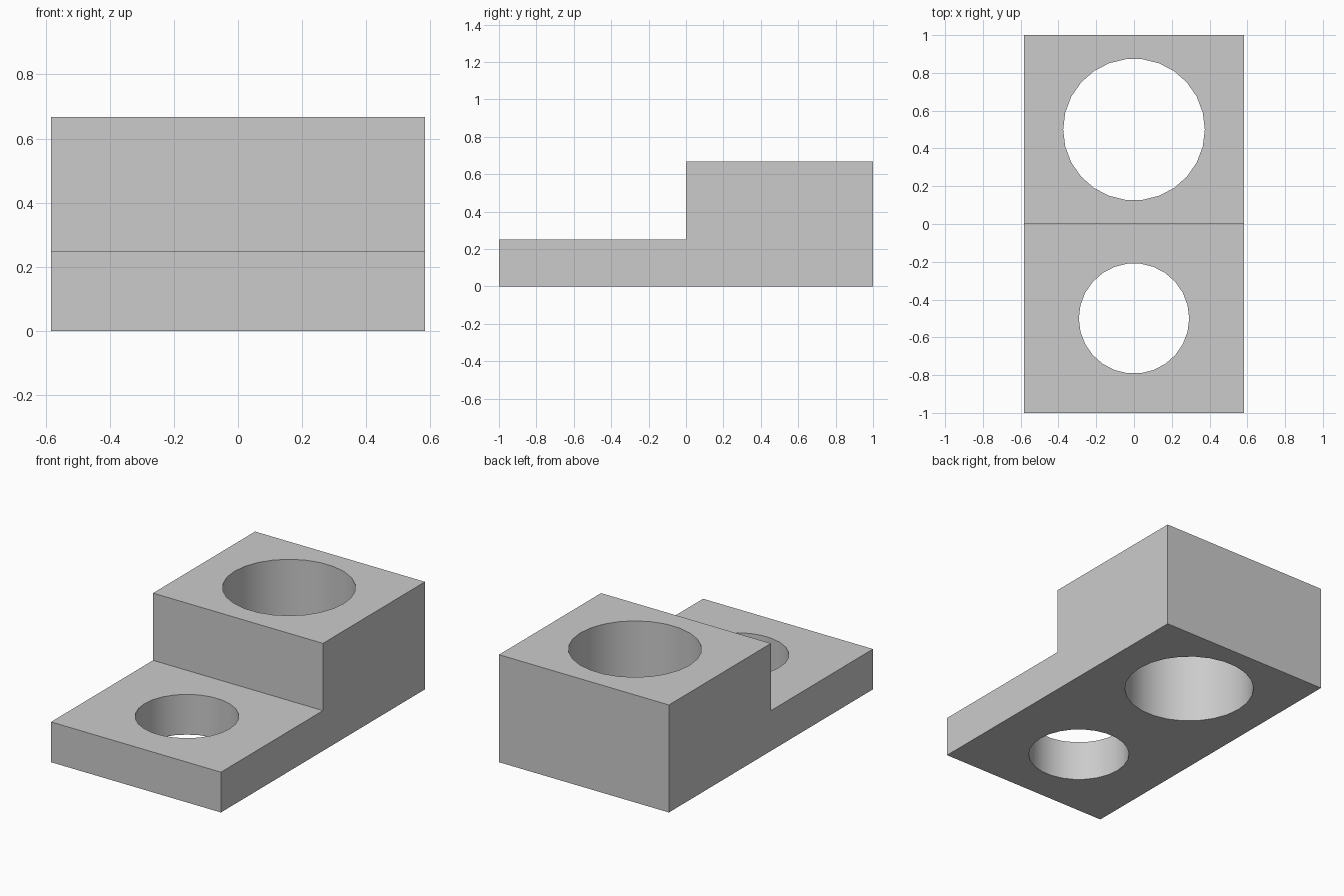
import bpy
import bmesh
import math

cube = bpy.data.objects.get("Cube")
if cube:
    bpy.data.objects.remove(cube, do_unlink=True)

HALF_WIDTH = 0.583
LOW, HIGH = 0.25, 0.667

# Plain grey material
grey = bpy.data.materials.new("plain grey")
grey.use_nodes = True
colour = (0.6, 0.6, 0.6, 1)
grey.diffuse_color = colour
grey.node_tree.nodes["Principled BSDF"].inputs["Base Color"].default_value = colour

# Stepped block: side profile extruded across the width
profile = [(-1, 0), (1, 0), (1, HIGH), (0, HIGH), (0, LOW), (-1, LOW)]
bm = bmesh.new()
side = bm.faces.new([bm.verts.new((-HALF_WIDTH, y, z)) for y, z in profile])
extruded = bmesh.ops.extrude_face_region(bm, geom=[side])
bmesh.ops.translate(bm, vec=(2 * HALF_WIDTH, 0, 0),
                    verts=[v for v in extruded["geom"] if isinstance(v, bmesh.types.BMVert)])
bmesh.ops.recalc_face_normals(bm, faces=bm.faces)
mesh = bpy.data.meshes.new("stepped_block")
bm.to_mesh(mesh)
bm.free()
mesh.materials.append(grey)
block = bpy.data.objects.new("stepped_block", mesh)
bpy.context.collection.objects.link(block)


def drill(name, y, radius):
    """Cut a vertical through hole into the block."""
    bpy.ops.mesh.primitive_cylinder_add(vertices=26, radius=radius, depth=3,
                                        location=(0, y, 0), rotation=(0, 0, math.pi / 2))
    cutter = bpy.context.object
    cutter.name = name
    cutter.hide_render = True
    cutter.data.materials.append(grey)
    cut = block.modifiers.new(name, 'BOOLEAN')
    cut.operation = 'DIFFERENCE'
    cut.solver = 'EXACT'
    cut.object = cutter
    bpy.ops.object.select_all(action='DESELECT')
    block.select_set(True)
    bpy.context.view_layer.objects.active = block
    bpy.ops.object.modifier_apply(modifier=cut.name)
    bpy.data.objects.remove(cutter, do_unlink=True)


# Large hole in the raised half, smaller one in the low half
drill("large_hole", 0.5, 0.375)
drill("small_hole", -0.5, 0.292)

# Smooth hole walls, crisp block edges
bpy.ops.object.shade_smooth_by_angle(angle=math.radians(30))
